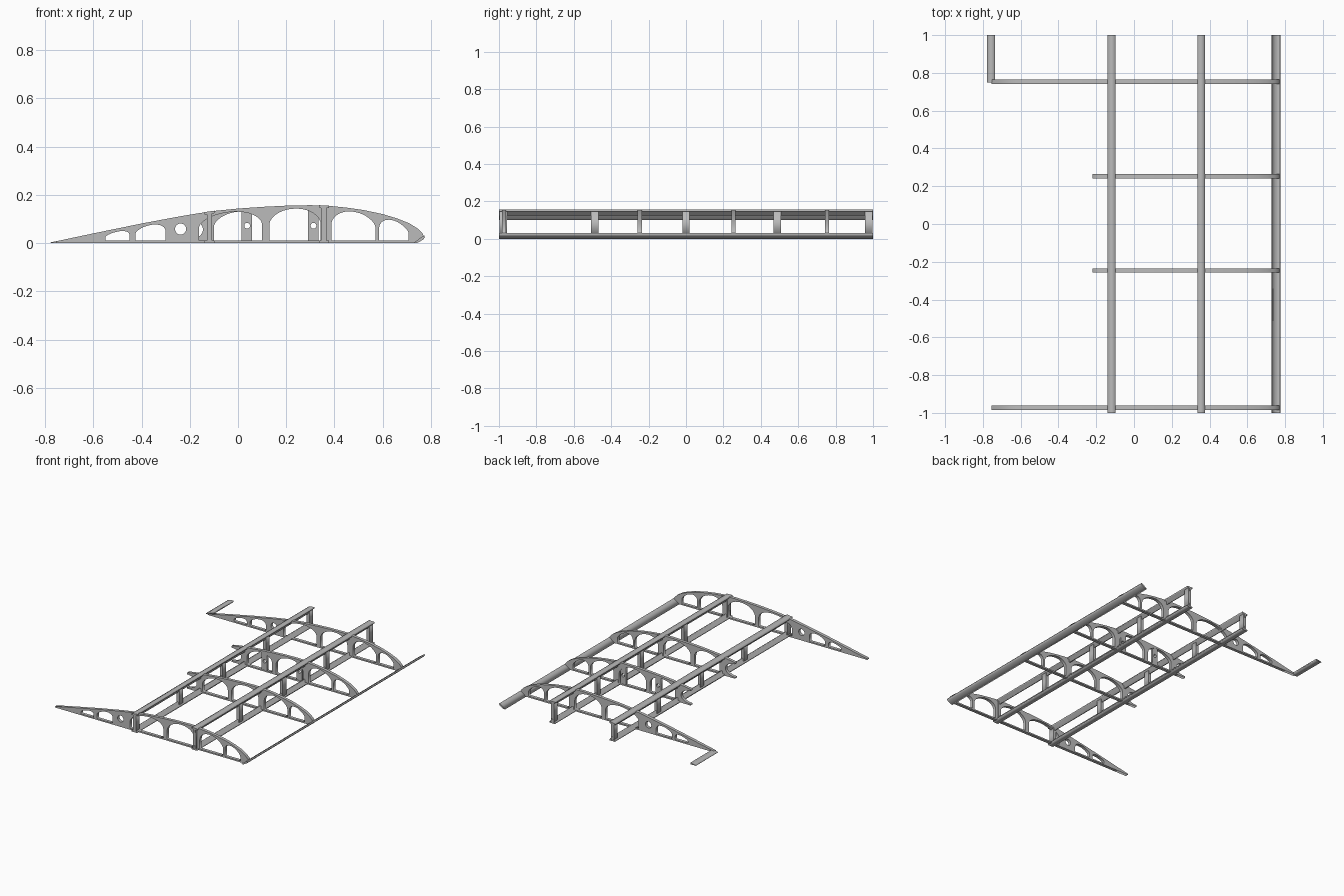
import bpy
import math

cube = bpy.data.objects.get("Cube")
if cube:
    bpy.data.objects.remove(cube, do_unlink=True)

GREY = (0.5, 0.5, 0.5, 1)
mat = bpy.data.materials.new("plain_grey")
mat.use_nodes = True
mat.diffuse_color = GREY
mat.node_tree.nodes["Principled BSDF"].inputs["Base Color"].default_value = GREY

# Upper surface of the wing section
TOP = [(-0.775, 0.003), (-0.6, 0.04), (-0.4, 0.081), (-0.25, 0.109), (-0.18, 0.121),
       (-0.1, 0.133), (0, 0.143), (0.1, 0.15), (0.2, 0.155), (0.3, 0.157), (0.37, 0.155),
       (0.45, 0.147), (0.52, 0.137), (0.6, 0.12), (0.66, 0.102), (0.71, 0.082),
       (0.745, 0.06), (0.765, 0.04)]
NOSE = [(0.772, 0.025), (0.765, 0.016), (0.735, 0)]


def surface(x):
    for (xa, za), (xb, zb) in zip(TOP, TOP[1:]):
        if xa <= x <= xb:
            return za + (zb - za) * (x - xa) / (xb - xa)
    return TOP[-1][1]


def plate(name, loops, y0, y1):
    """Extrude a filled section (outline, then holes) from y0 to y1."""
    cu = bpy.data.curves.new(name, 'CURVE')
    cu.dimensions = '2D'
    cu.fill_mode = 'BOTH'
    cu.extrude = (y1 - y0) / 2
    for loop in loops:
        sp = cu.splines.new('POLY')
        sp.points.add(len(loop) - 1)
        for p, (x, z) in zip(sp.points, loop):
            p.co = (x, z, 0, 1)
        sp.use_cyclic_u = True
    tmp = bpy.data.objects.new(name + "_helper", cu)
    bpy.context.collection.objects.link(tmp)
    dg = bpy.context.evaluated_depsgraph_get()
    mesh = bpy.data.meshes.new_from_object(tmp.evaluated_get(dg))
    bpy.data.objects.remove(tmp, do_unlink=True)
    mesh.materials.clear()
    mesh.materials.append(mat)
    ob = bpy.data.objects.new(name, mesh)
    ob.rotation_euler = (math.pi / 2, 0, 0)
    ob.location.y = (y0 + y1) / 2
    bpy.context.collection.objects.link(ob)
    return ob


def rect(x0, x1, z0, z1):
    return [(x0, z0), (x1, z0), (x1, z1), (x0, z1)]


def circle(cx, cz, r, n=24):
    return [(cx + r * math.cos(2 * math.pi * i / n), cz + r * math.sin(2 * math.pi * i / n))
            for i in range(n)]


def arch(x0, x1, margin=0.013, floor=0.01, n=20):
    """Lightening hole with a flat floor and a rounded top under the skin line."""
    pts = [(x0, floor), (x1, floor)]
    for i in range(n + 1):
        t = math.cos(math.pi * i / n)
        x = (x0 + x1) / 2 + t * (x1 - x0) / 2
        h = surface(x) - margin - floor
        pts.append((x, floor + h * (0.5 + 0.5 * math.sqrt(max(0, 1 - t * t)))))
    return pts


FRONT_HOLES = [arch(0.13, 0.343), arch(0.387, 0.57), arch(0.585, 0.707)]

# Full ribs
for name, y in (("right_end_rib", -0.973), ("left_end_rib", 0.753)):
    outline = [(-0.755, 0)] + [(-0.755, surface(-0.755))] + TOP[1:] + NOSE
    holes = [arch(-0.55, -0.45), arch(-0.425, -0.3), circle(-0.238, 0.058, 0.023),
             arch(-0.162, 0.1, 0.011)]
    plate(name, [outline] + holes + FRONT_HOLES, y - 0.011, y + 0.011)

# Short ribs with a hollowed rear end
TAIL = -0.22
for name, y in (("right_middle_rib", -0.247), ("left_middle_rib", 0.253)):
    outline = [(TAIL, surface(TAIL))] + [p for p in TOP if p[0] > TAIL] + NOSE + [(TAIL, 0)]
    hi = surface(TAIL) - 0.012
    mid, half = (hi + 0.01) / 2, (hi - 0.01) / 2
    for i in range(13):
        a = -math.pi / 2 + math.pi * i / 12
        outline.append((TAIL + 0.075 * math.cos(a), mid + half * math.sin(a)))
    plate(name, [outline, arch(-0.1, 0.1)] + FRONT_HOLES, y - 0.011, y + 0.011)

# Small mounting plates in one middle rib
for name, x0 in (("rear_mounting_plate", 0.015), ("front_mounting_plate", 0.29)):
    body = rect(x0, x0 + 0.044, 0.005, surface(x0) - 0.008)
    plate(name, [body, circle(x0 + 0.023, 0.072, 0.012)], 0.244, 0.262)

# Spars: T-section caps above and below, joined by posts
for name, cx in (("rear", -0.118), ("front", 0.356)):
    a, b, w = cx - 0.021, cx + 0.021, 0.005
    za, zb, zc = surface(a) + 0.001, surface(b) + 0.001, surface(cx)
    upper = [(a, za), (b, zb), (b, zb - 0.01), (cx + w, zc - 0.01), (cx + w, zc - 0.03),
             (cx - w, zc - 0.03), (cx - w, zc - 0.01), (a, za - 0.01)]
    lower = [(a, 0), (b, 0), (b, 0.01), (cx + w, 0.01), (cx + w, 0.03),
             (cx - w, 0.03), (cx - w, 0.01), (a, 0.01)]
    plate(name + "_spar_upper_cap", [upper], -1, 1)
    plate(name + "_spar_lower_cap", [lower], -1, 1)
    for i in range(5):
        y = -0.977 + i * 0.4885
        post = rect(cx - 0.011, cx + 0.011, 0.008, zc - 0.009)
        plate(f"{name}_spar_post_{i + 1}", [post], y - 0.02, y + 0.02)

# Leading edge strip, slanted along the nose
plate("leading_edge", [[(0.727, 0), (0.742, 0), (0.768, 0.014), (0.775, 0.024),
                        (0.772, 0.031), (0.758, 0.023)]], -1, 1)

# Trailing edge strip, left tip only
plate("trailing_edge", [[(-0.778, 0), (-0.735, 0), (-0.735, 0.011), (-0.778, 0.003)]], 0.75, 1)
